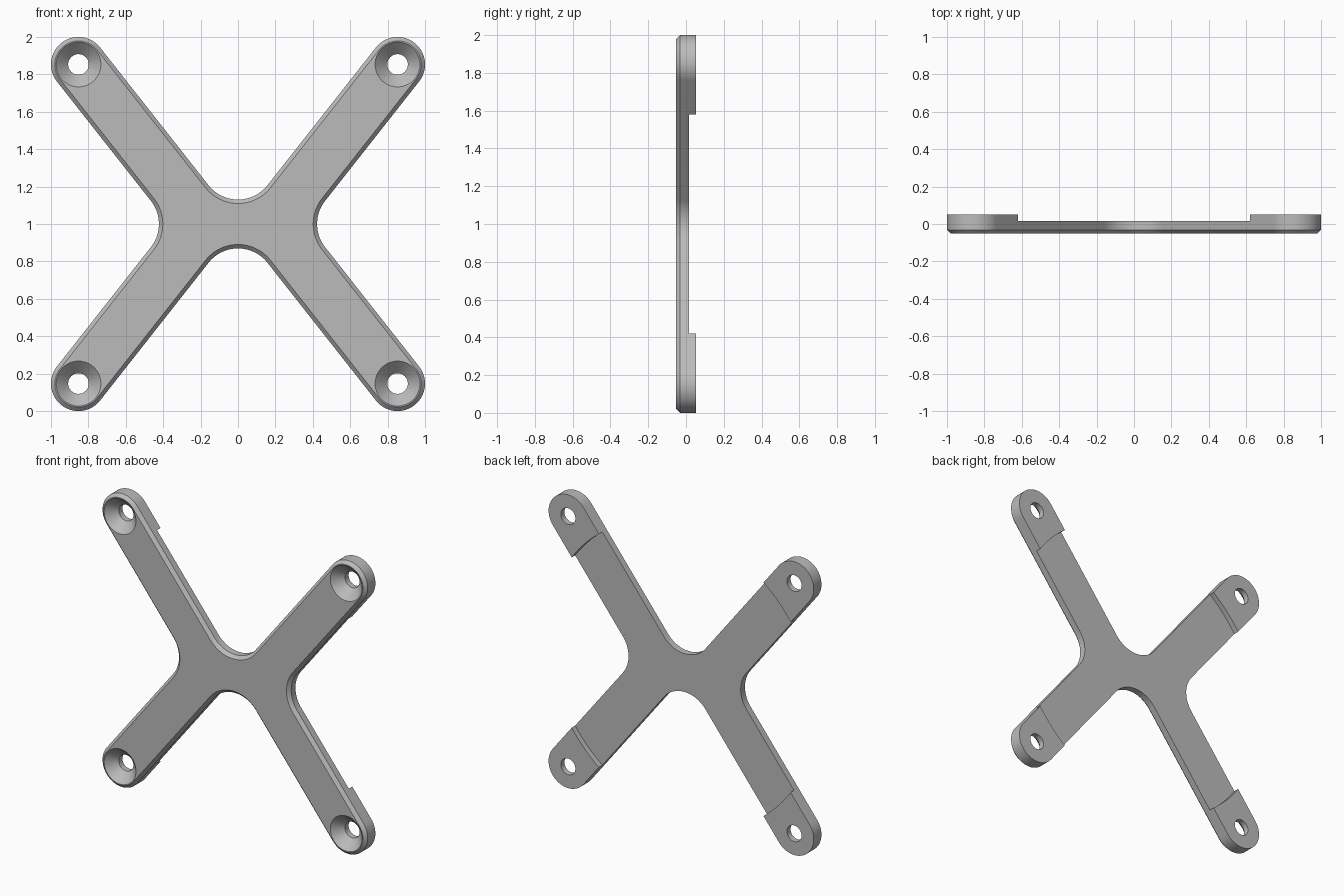
import bpy, bmesh
from math import sin, cos, atan, pi, radians

cube = bpy.data.objects.get("Cube")
if cube:
    bpy.data.objects.remove(cube, do_unlink=True)

HOLE = 0.853            # hole distance from the centre, in x and z
CAP = 0.147             # half width of an arm
FILLET = 0.2            # radius of the four inner corners
HALF = 0.052            # half thickness
CHAMFER = 0.021
RECESS_Y, RECESS_R = 0.015, 1.009
TILT = atan(1.27)       # slope of the arms


def arc(cx, cz, r, a0, a1, steps):
    return [(cx + r * cos(a0 + (a1 - a0) * i / steps),
             cz + r * sin(a0 + (a1 - a0) * i / steps)) for i in range(steps + 1)]


def outline(inset):
    """Closed outline of the cross, moved inward by inset."""
    n = TILT - pi / 2
    axis = HOLE * (sin(TILT) - cos(TILT))
    side = (axis + CAP + FILLET) / sin(TILT)
    top = (FILLET + CAP - axis) / cos(TILT)
    r = FILLET + inset
    q = arc(side, 0, r, pi, n + pi, 12)
    q += arc(HOLE, HOLE, CAP - inset, n, n + pi, 36)
    q += arc(0, top, r, n, -pi / 2, 14)
    half = q + [(-x, z) for x, z in reversed(q[:-1])]
    return half + [(x, -z) for x, z in reversed(half[1:-1])]


def loft(name, sections):
    """Solid through matching loops, each given as (y, points)."""
    bm = bmesh.new()
    rings = [[bm.verts.new((x, y, z + 1)) for x, z in pts] for y, pts in sections]
    for a, b in zip(rings, rings[1:]):
        for i in range(len(a)):
            bm.faces.new((a[i - 1], a[i], b[i], b[i - 1]))
    bm.faces.new(rings[0])
    bm.faces.new(rings[-1])
    bmesh.ops.recalc_face_normals(bm, faces=bm.faces)
    mesh = bpy.data.meshes.new(name)
    bm.to_mesh(mesh)
    bm.free()
    obj = bpy.data.objects.new(name, mesh)
    bpy.context.collection.objects.link(obj)
    return obj


def turned(name, cx, cz, profile, steps):
    """Round solid along y from (y, radius) pairs."""
    return loft(name, [(y, arc(cx, cz, r, 0, 2 * pi, steps)[:-1]) for y, r in profile])


# Cross plate with a chamfered front edge
plate = loft("cross_bracket", [(-HALF, outline(CHAMFER)),
                               (-HALF + CHAMFER, outline(0)),
                               (HALF, outline(0))])

# Round recess in the back leaves a raised pad at each arm end
cutters = [turned("recess_cutter", 0, 0, [(RECESS_Y, RECESS_R), (0.2, RECESS_R)], 192)]

# Countersunk screw holes
bore, sink, extra = 0.055, 0.12, 0.04
drill = [(-HALF - extra, sink + extra), (-HALF + sink - bore, bore), (0.25, bore)]
for sx in (-1, 1):
    for sz in (-1, 1):
        cutters.append(turned("hole_cutter", sx * HOLE, sz * HOLE, drill, 48))

for cutter in cutters:
    cutter.hide_render = True
    mod = plate.modifiers.new(cutter.name, 'BOOLEAN')
    mod.operation = 'DIFFERENCE'
    mod.solver = 'EXACT'
    mod.object = cutter

bpy.context.view_layer.update()
graph = bpy.context.evaluated_depsgraph_get()
result = bpy.data.meshes.new_from_object(plate.evaluated_get(graph))
plate.modifiers.clear()
plate.data = result
for cutter in cutters:
    bpy.data.objects.remove(cutter, do_unlink=True)

# Single grey material
grey = bpy.data.materials.new("plain_grey")
grey.use_nodes = True
colour = (0.5, 0.5, 0.5, 1)
grey.diffuse_color = colour
grey.node_tree.nodes["Principled BSDF"].inputs["Base Color"].default_value = colour
plate.data.materials.clear()
plate.data.materials.append(grey)

bpy.ops.object.select_all(action='DESELECT')
plate.select_set(True)
bpy.context.view_layer.objects.active = plate
bpy.ops.object.shade_smooth_by_angle(angle=radians(30))
